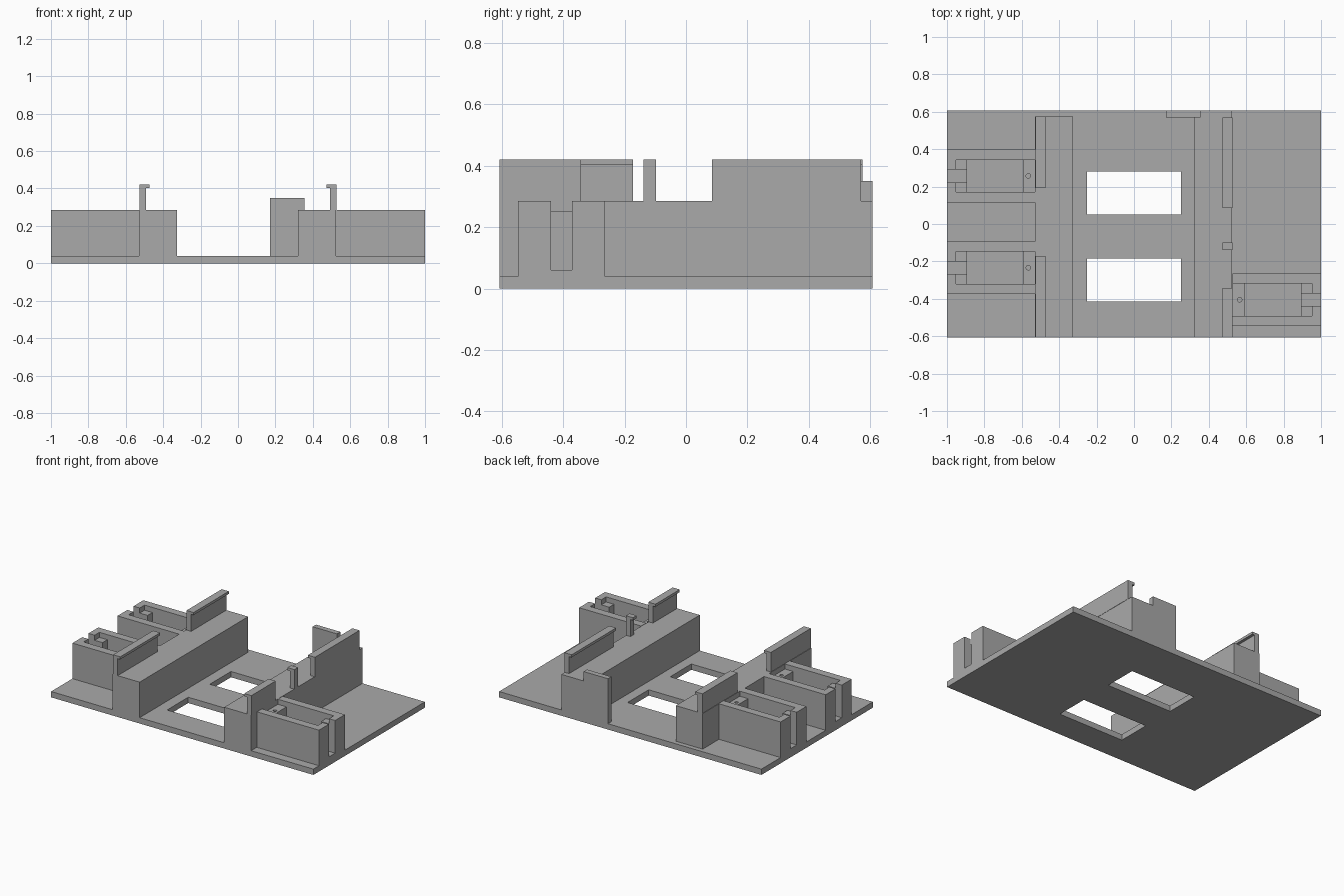
import bpy
import bmesh

cube = bpy.data.objects.get("Cube")
if cube:
    bpy.data.objects.remove(cube, do_unlink=True)

grey = bpy.data.materials.new("plain grey")
grey.use_nodes = True
grey.diffuse_color = (0.4, 0.4, 0.4, 1)
grey.node_tree.nodes["Principled BSDF"].inputs["Base Color"].default_value = (0.4, 0.4, 0.4, 1)

BASE, DECK, TOP = 0.04, 0.285, 0.42
FRONT, BACK = -0.607, 0.607


def finish(name, bm):
    bmesh.ops.recalc_face_normals(bm, faces=bm.faces)
    mesh = bpy.data.meshes.new(name)
    bm.to_mesh(mesh)
    bm.free()
    mesh.materials.append(grey)
    obj = bpy.data.objects.new(name, mesh)
    bpy.context.collection.objects.link(obj)
    return obj


def box(name, xs, ys, zs):
    """Box from three ranges, each given in any order."""
    bm = bmesh.new()
    bmesh.ops.create_cube(bm, size=1)
    for v in bm.verts:
        for i, (a, b) in enumerate((xs, ys, zs)):
            v.co[i] = (a + b) / 2 + v.co[i] * (b - a)
    return finish(name, bm)


def extrude_y(name, profile, y0, y1):
    """Extrude an x-z profile along y."""
    bm = bmesh.new()
    face = bm.faces.new([bm.verts.new((x, y0, z)) for x, z in profile])
    moved = bmesh.ops.extrude_face_region(bm, geom=[face])["geom"]
    for v in moved:
        if isinstance(v, bmesh.types.BMVert):
            v.co.y = y1
    return finish(name, bm)


def cut(obj, cutter):
    """Subtract the cutter, then discard it."""
    cutter.hide_render = True
    mod = obj.modifiers.new("cut", "BOOLEAN")
    mod.operation = "DIFFERENCE"
    mod.solver = "EXACT"
    mod.object = cutter
    bpy.context.view_layer.update()
    graph = bpy.context.evaluated_depsgraph_get()
    mesh = bpy.data.meshes.new_from_object(obj.evaluated_get(graph))
    obj.modifiers.clear()
    obj.data = mesh
    bpy.data.objects.remove(cutter, do_unlink=True)


# Base plate with two rectangular windows
plate = box("base_plate", (-1, 1), (FRONT, BACK), (0, BASE))
for ys in ((0.05, 0.28), (-0.415, -0.185)):
    cut(plate, box("window_cutter", (-0.25, 0.25), ys, (-0.1, 0.1)))

# Long raised blocks and the back stop
box("right_block", (-0.53, -0.325), (FRONT, 0.575), (BASE, DECK))
box("left_block", (0.32, 0.525), (FRONT, BACK), (BASE, DECK))
box("back_stop", (0.17, 0.355), (0.57, BACK), (BASE, 0.35))


# Hooked rails on the outer edges of the blocks
def rail(name, side, y0, y1):
    profile = [(0.527, DECK), (0.527, TOP), (0.473, TOP), (0.473, 0.402),
               (0.492, 0.402), (0.492, DECK)]
    extrude_y(name, [(side * x, z) for x, z in profile], y0, y1)


rail("right_front_rail", -1, FRONT, -0.172)
rail("right_back_rail", -1, 0.192, 0.575)
rail("left_front_rail", 1, FRONT, -0.342)
rail("left_middle_hook", 1, -0.138, -0.098)
rail("left_back_rail", 1, 0.085, 0.57)


# Open-topped holders: deep pocket, stepped ledges, end slot and a screw hole
def holder(name, side, y):
    def part(label, x0, x1, half, z0, z1):
        return box(label, (side * x0, side * x1), (y - half, y + half), (z0, z1))

    body = part(name, 0.527, 1, 0.141, BASE, DECK)
    cut(body, part("ledge_cutter", 0.5, 0.953, 0.0865, 0.25, 0.4))
    cut(body, part("pocket_cutter", 0.593, 0.893, 0.0865, 0, 0.4))
    cut(body, part("slot_cutter", 0.87, 1.1, 0.034, 0.06, 0.4))
    bm = bmesh.new()
    bmesh.ops.create_cone(bm, cap_ends=True, segments=16, radius1=0.012,
                          radius2=0.012, depth=0.2)
    bmesh.ops.translate(bm, verts=bm.verts, vec=(side * 0.565, y, 0.2))
    cut(body, finish("screw_hole_cutter", bm))


holder("left_front_holder", 1, -0.405)
holder("right_front_holder", -1, -0.234)
holder("right_back_holder", -1, 0.257)
